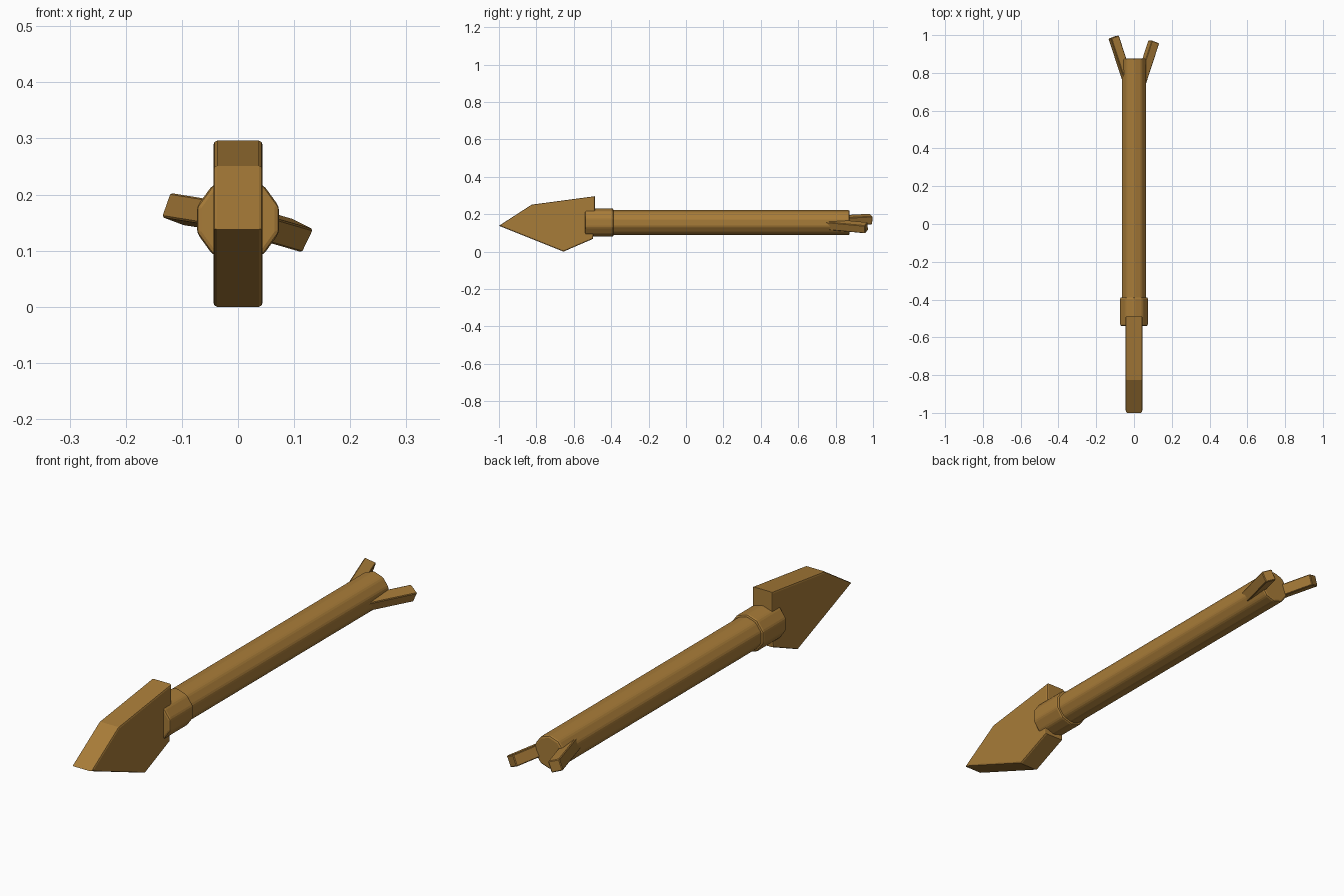
import bpy, bmesh, math
from mathutils import Vector, Matrix

if "Cube" in bpy.data.objects:
    bpy.data.objects.remove(bpy.data.objects["Cube"])

mat = bpy.data.materials.new("brown")
mat.diffuse_color = (0.39, 0.20, 0.04, 1)
mat.use_nodes = True
mat.node_tree.nodes["Principled BSDF"].inputs["Base Color"].default_value = mat.diffuse_color
AXIS_Z = 0.155


def finish(bm, name):
    bmesh.ops.recalc_face_normals(bm, faces=bm.faces[:])
    me = bpy.data.meshes.new(name)
    bm.to_mesh(me)
    bm.free()
    me.materials.append(mat)
    ob = bpy.data.objects.new(name, me)
    bpy.context.collection.objects.link(ob)
    return ob


def add_bevel(ob, width, segments=2):
    mod = ob.modifiers.new("bevel", 'BEVEL')
    mod.width = width
    mod.segments = segments
    mod.limit_method = 'ANGLE'
    mod.angle_limit = math.radians(25)


def rod(name, radius, y0, y1, bevel):
    bm = bmesh.new()
    m = (Matrix.Translation((0, (y0 + y1) / 2, AXIS_Z))
         @ Matrix.Rotation(math.radians(90), 4, 'X'))
    bmesh.ops.create_cone(bm, cap_ends=True, segments=10, radius1=radius,
                          radius2=radius, depth=y1 - y0, matrix=m)
    add_bevel(finish(bm, name), bevel)


def prong(name, tip, direction, thick, length=0.27, size=0.046):
    # square bar ending at tip, with its thickness direction set by "thick"
    y = Vector(direction).normalized()
    x = y.cross(Vector(thick)).normalized()
    z = x.cross(y)
    rot = Matrix((x, y, z)).transposed().to_4x4()
    centre = Vector(tip) - y * length / 2
    bm = bmesh.new()
    bmesh.ops.create_cube(bm, size=1, matrix=Matrix.Translation(centre) @ rot
                          @ Matrix.Diagonal((size, length, size, 1)))
    add_bevel(finish(bm, name), 0.003, 1)


# shaft and collar
rod("shaft", 0.068, -0.45, 0.875, 0.008)
rod("collar", 0.077, -0.54, -0.388, 0.008)

# flat blade, extruded sideways from its profile
profile = [(-1.0, 0.138), (-0.825, 0.251), (-0.487, 0.296), (-0.487, 0.20),
           (-0.497, 0.068), (-0.655, 0.0)]
half = 0.044
bm = bmesh.new()
face = bm.faces.new([bm.verts.new((-half, y, z)) for y, z in profile])
ext = bmesh.ops.extrude_face_region(bm, geom=[face], use_keep_orig=True)
bmesh.ops.translate(bm, vec=(2 * half, 0, 0),
                    verts=[v for v in ext["geom"] if isinstance(v, bmesh.types.BMVert)])
bm.normal_update()
rims = [e for e in bm.edges if abs(e.verts[0].co.x - e.verts[1].co.x) < 1e-5]
bmesh.ops.recalc_face_normals(bm, faces=bm.faces[:])
bmesh.ops.bevel(bm, geom=rims, offset=0.007, segments=2, profile=0.5, affect='EDGES')
finish(bm, "blade")

# two splayed tail prongs
prong("left_prong", (-0.108, 0.99, 0.174), (-0.31, 0.95, 0.05), (0.35, 0, 0.94))
prong("right_prong", (0.105, 0.965, 0.127), (0.31, 0.95, -0.09), (0.45, 0, 0.89))
